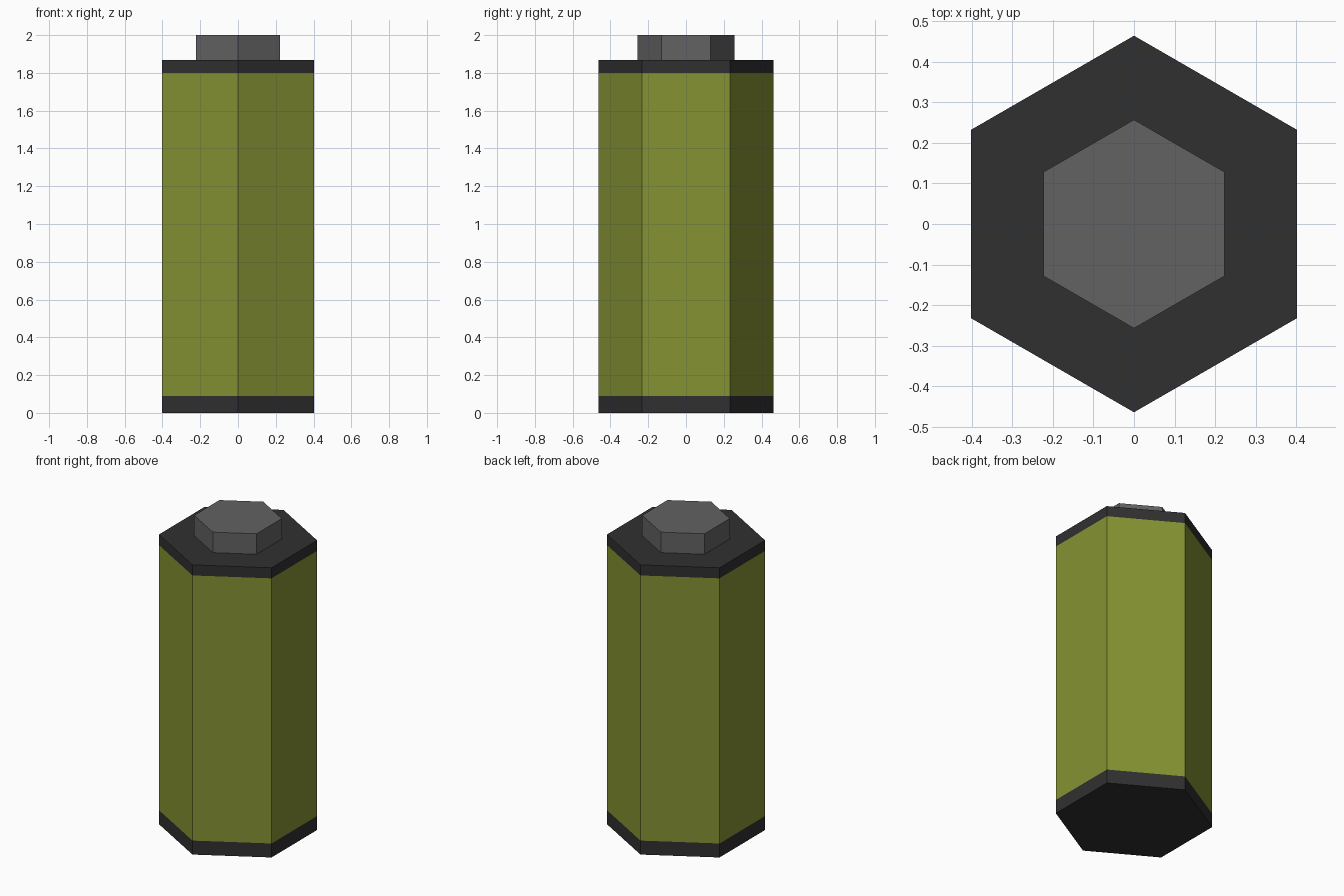
import bpy, bmesh, math

if "Cube" in bpy.data.objects:
    bpy.data.objects.remove(bpy.data.objects["Cube"])


def material(name, srgb):
    m = bpy.data.materials.new(name)
    lin = [((c / 255 + 0.055) / 1.055) ** 2.4 for c in srgb]
    m.diffuse_color = (*lin, 1)
    m.use_nodes = True
    m.node_tree.nodes["Principled BSDF"].inputs["Base Color"].default_value = m.diffuse_color
    return m


olive = material("olive green", (133, 146, 50))
black = material("charcoal black", (48, 48, 48))
grey = material("metal grey", (98, 98, 98))


def hex_prism(name, radius, heights, mats, rule=lambda z: 0):
    """Closed six-sided column with a ring at each height, corners on +-y."""
    bm = bmesh.new()
    rings = [[bm.verts.new((radius * math.cos(math.radians(30 + 60 * i)),
                            radius * math.sin(math.radians(30 + 60 * i)), z))
              for i in range(6)] for z in heights]
    for lo, hi in zip(rings, rings[1:]):
        for i in range(6):
            j = (i + 1) % 6
            bm.faces.new((lo[i], lo[j], hi[j], hi[i]))
    bm.faces.new(rings[0][::-1])
    bm.faces.new(rings[-1])
    for f in bm.faces:
        f.material_index = rule(f.calc_center_median().z)
    mesh = bpy.data.meshes.new(name)
    bm.to_mesh(mesh)
    bm.free()
    for m in mats:
        mesh.materials.append(m)
    ob = bpy.data.objects.new(name, mesh)
    bpy.context.collection.objects.link(ob)
    return ob


# Main casing: olive sleeve with dark bands and ends
hex_prism("casing", 0.464, (0, 0.09, 1.80, 1.868), (black, olive),
          lambda z: 1 if 0.09 < z < 1.80 else 0)

# Raised metal terminal on top
hex_prism("terminal", 0.257, (1.868, 2.0), (grey,))
